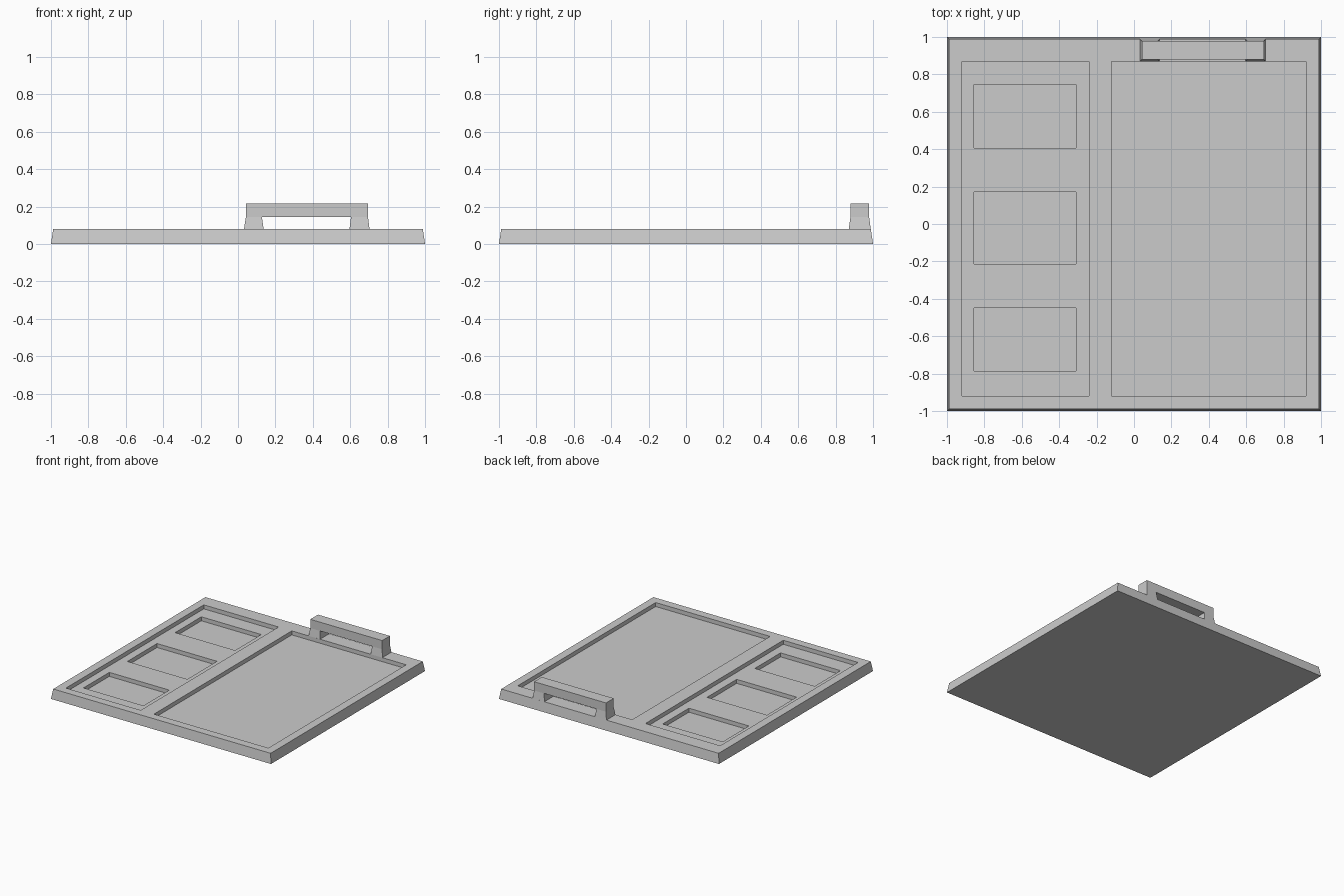
import bpy, bmesh

if "Cube" in bpy.data.objects:
    bpy.data.objects.remove(bpy.data.objects["Cube"])

TOP = 0.08          # top of the tray
RECESS_Z = 0.047    # floor of the large recesses
POCKET_Z = 0.014    # floor of the small pockets


def make_object(name, bm):
    bmesh.ops.recalc_face_normals(bm, faces=bm.faces[:])
    mesh = bpy.data.meshes.new(name)
    bm.to_mesh(mesh)
    bm.free()
    obj = bpy.data.objects.new(name, mesh)
    bpy.context.collection.objects.link(obj)
    return obj


def box(name, x0, x1, y0, y1, z0, z1, taper=0.0):
    """Box whose top is drawn in by taper on every side."""
    bm = bmesh.new()
    bmesh.ops.create_cube(bm, size=1)
    for v in bm.verts:
        t = taper if v.co.z > 0 else 0.0
        v.co.x = x1 - t if v.co.x > 0 else x0 + t
        v.co.y = y1 - t if v.co.y > 0 else y0 + t
        v.co.z = z1 if v.co.z > 0 else z0
    return make_object(name, bm)


def cut(target, x0, x1, y0, y1, floor):
    cutter = box("recess_cutter", x0, x1, y0, y1, floor, 0.3)
    cutter.hide_render = True
    mod = target.modifiers.new("recess", 'BOOLEAN')
    mod.operation = 'DIFFERENCE'
    mod.solver = 'EXACT'
    mod.object = cutter
    bpy.context.view_layer.objects.active = target
    bpy.ops.object.modifier_apply(modifier=mod.name)
    bpy.data.objects.remove(cutter)


# Tray with slightly sloped rim
tray = box("tray", -1, 1, -1, 1, 0, TOP, taper=0.012)

# Two large recesses, then three pockets in the left one
cut(tray, -0.92, -0.24, -0.92, 0.87, RECESS_Z)
cut(tray, -0.12, 0.92, -0.92, 0.87, RECESS_Z)
for y0, y1 in ((0.405, 0.745), (-0.215, 0.17), (-0.785, -0.45)):
    cut(tray, -0.855, -0.31, y0, y1, POCKET_Z)

# Handle: bar on two flared legs, as one closed outline given depth
LOW, MID, HIGH = TOP - 0.001, 0.143, 0.215
outline = [(0.032, LOW), (0.137, LOW), (0.128, MID), (0.604, MID), (0.596, LOW),
           (0.703, LOW), (0.695, MID), (0.695, HIGH), (0.042, HIGH), (0.042, MID)]
bm = bmesh.new()
front, back = [], []
for x, z in outline:
    flare = 0.009 if z == LOW else 0.0
    front.append(bm.verts.new((x, 0.879 - flare, z)))
    back.append(bm.verts.new((x, 0.979 + flare, z)))
n = len(outline)
for i in range(n):
    j = (i + 1) % n
    bm.faces.new((front[i], front[j], back[j], back[i]))
for side in (front, back):
    for ids in ((0, 1, 2, 9), (3, 4, 5, 6), (2, 3, 6, 7, 8, 9)):
        bm.faces.new([side[k] for k in ids])
make_object("handle", bm)
